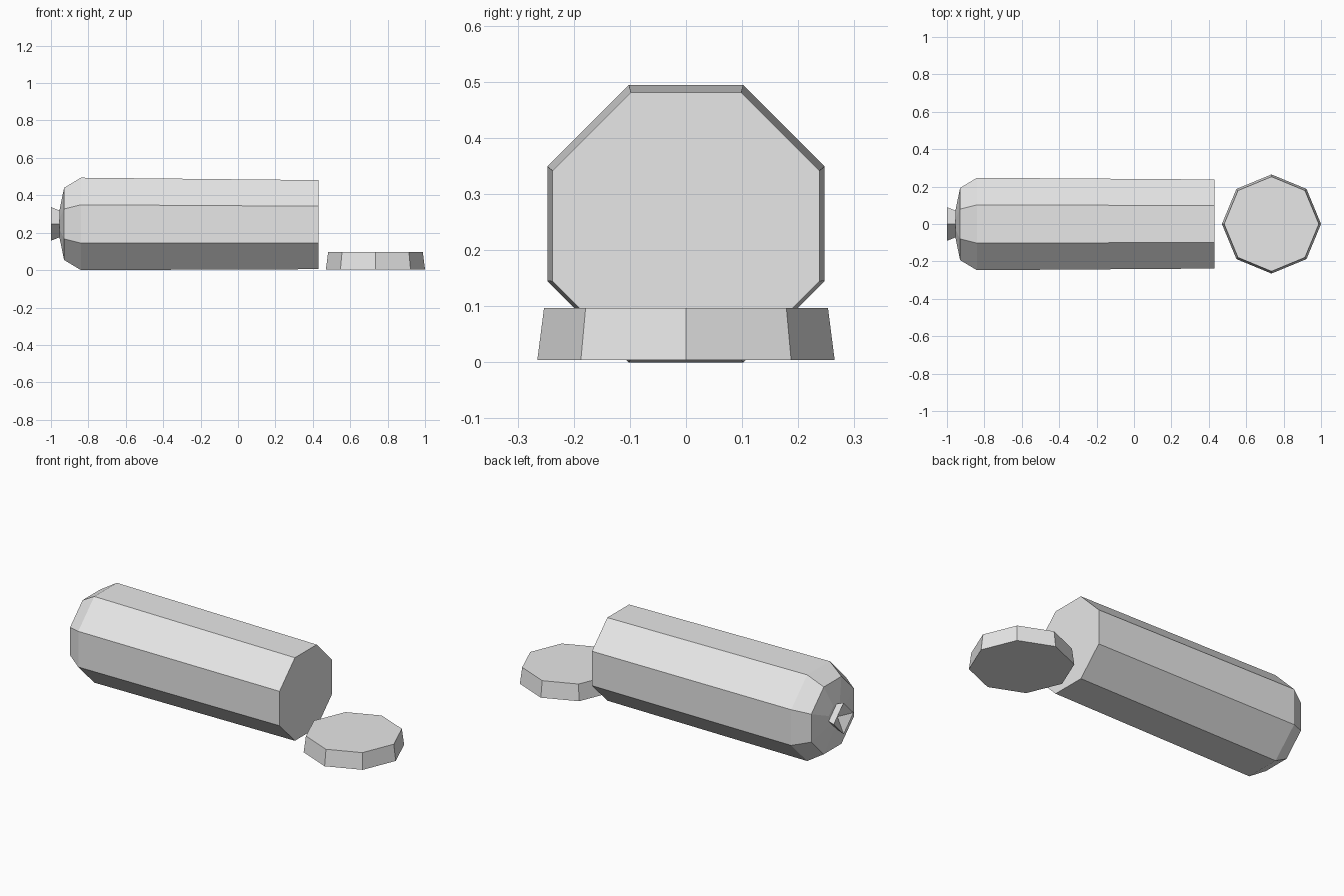
import bpy
import bmesh
from math import cos, sin, pi
from mathutils import Vector

cube = bpy.data.objects.get("Cube")
if cube:
    bpy.data.objects.remove(cube, do_unlink=True)

# Single plain colour
GREY = (0.8, 0.8, 0.8, 1.0)
grey = bpy.data.materials.new("light_grey")
grey.use_nodes = True
grey.diffuse_color = GREY
grey.node_tree.nodes["Principled BSDF"].inputs["Base Color"].default_value = GREY


def loft(name, rings, sides, turn, axis, dents=(0, 0)):
    """Stack polygon rings (centre, radius) along an axis and cap both ends.
    A non-zero dent sinks the cap's middle point inwards along the axis."""
    bm = bmesh.new()
    u, v = (Vector((0, 1, 0)), Vector((0, 0, 1))) if axis == "X" else (Vector((1, 0, 0)), Vector((0, 1, 0)))
    loops = []
    for centre, radius in rings:
        loops.append([bm.verts.new(Vector(centre) + radius * (cos(a) * u + sin(a) * v))
                      for a in (turn + 2 * pi * i / sides for i in range(sides))])
    for low, high in zip(loops, loops[1:]):
        for i in range(sides):
            j = (i + 1) % sides
            bm.faces.new((low[i], low[j], high[j], high[i]))
    for k, dent in ((0, dents[0]), (-1, dents[1])):
        if dent:
            tip = bm.verts.new(Vector(rings[k][0]) + u.cross(v) * dent)
            for i in range(sides):
                bm.faces.new((loops[k][i], loops[k][(i + 1) % sides], tip))
        else:
            bm.faces.new(loops[k])
    bmesh.ops.recalc_face_normals(bm, faces=bm.faces)
    mesh = bpy.data.meshes.new(name)
    bm.to_mesh(mesh)
    bm.free()
    mesh.materials.append(grey)
    obj = bpy.data.objects.new(name, mesh)
    bpy.context.collection.objects.link(obj)
    return obj


# Octagonal can lying on its flat side, slightly tapered, with a shoulder
flat = cos(pi / 8)
loft("can_body",
     [((-0.955, 0, 0.247), 0.07 / flat),
      ((-0.93, 0, 0.247), 0.193 / flat),
      ((-0.84, 0, 0.247), 0.247 / flat),
      ((0.43, 0, 0.243), 0.238 / flat)],
     8, pi / 8, "X")

# Four-sided flared nozzle with a hollow mouth
loft("nozzle",
     [((-1.0, 0, 0.247), 0.09), ((-0.95, 0, 0.247), 0.07)],
     4, 0, "X", dents=(0.04, 0))

# Loose cap standing beside the can
loft("cap",
     [((0.735, 0, 0.004), 0.265), ((0.735, 0, 0.097), 0.253)],
     8, 0, "Z")
